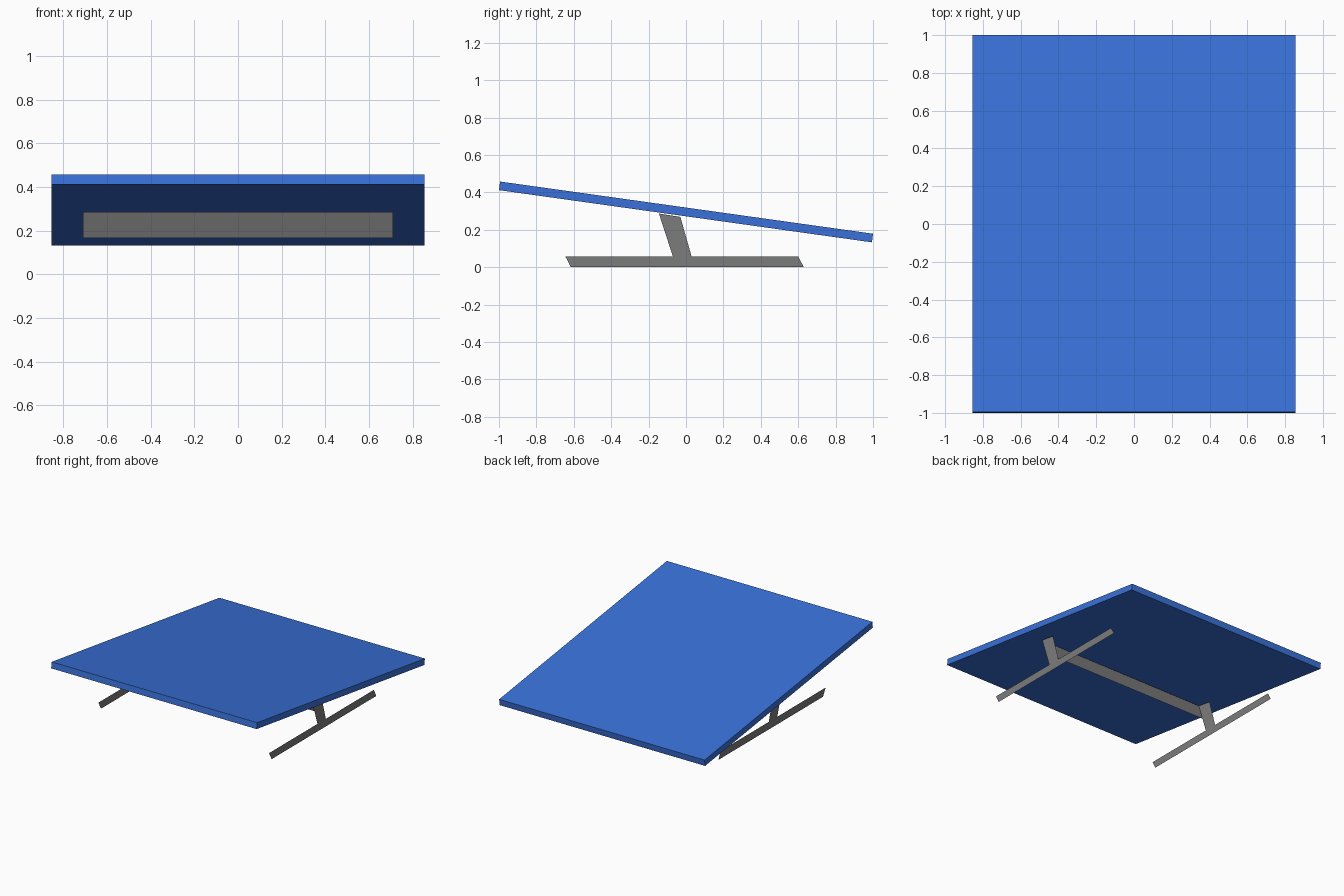
import bpy, bmesh

if "Cube" in bpy.data.objects:
    bpy.data.objects.remove(bpy.data.objects["Cube"])


def material(name, color):
    m = bpy.data.materials.new(name)
    m.diffuse_color = (*color, 1)
    m.use_nodes = True
    m.node_tree.nodes["Principled BSDF"].inputs["Base Color"].default_value = m.diffuse_color
    return m


blue = material("blue panel", (0.041, 0.165, 0.69))
gray = material("gray metal", (0.2, 0.2, 0.2))


def sheet(name, points, mat, extrude=None):
    """Flat polygon, optionally extruded into a solid along a vector."""
    bm = bmesh.new()
    face = bm.faces.new([bm.verts.new(p) for p in points])
    if extrude:
        geom = bmesh.ops.extrude_face_region(bm, geom=[face], use_keep_orig=True)["geom"]
        verts = [g for g in geom if isinstance(g, bmesh.types.BMVert)]
        bmesh.ops.translate(bm, verts=verts, vec=extrude)
        bmesh.ops.recalc_face_normals(bm, faces=bm.faces)
    me = bpy.data.meshes.new(name)
    bm.to_mesh(me)
    bm.free()
    me.materials.append(mat)
    ob = bpy.data.objects.new(name, me)
    bpy.context.collection.objects.link(ob)
    return ob


HALF_W = 0.855   # panel half width
LEG_X = 0.71     # position of the side frames

# Tilted panel slab, side profile extruded across x
panel_profile = [(-1, 0.415), (0.994, 0.136), (1, 0.182), (-0.994, 0.461)]
sheet("tilted_panel", [(-HALF_W, y, z) for y, z in panel_profile], blue, (2 * HALF_W, 0, 0))

# Side frames: paper-thin feet and leaning legs
foot = [(-0.615, 0.003), (0.63, 0.003), (0.6, 0.06), (-0.645, 0.06)]
leg = [(-0.07, 0.06), (0.03, 0.06), (-0.03, 0.272), (-0.145, 0.29)]
for side, s in (("left", -1), ("right", 1)):
    for part, profile in (("foot", foot), ("leg", leg)):
        sheet(f"{side}_{part}", [(s * LEG_X, y, z) for y, z in profile[::s]], gray)

# Cross bar: thin sheet joining the front edges of the legs
sheet("cross_bar", [(-LEG_X, -0.106, 0.17), (LEG_X, -0.106, 0.17),
                    (LEG_X, -0.145, 0.29), (-LEG_X, -0.145, 0.29)], gray)

# Stand the model exactly on the ground
for ob in bpy.data.objects:
    ob.location.z = -0.003
